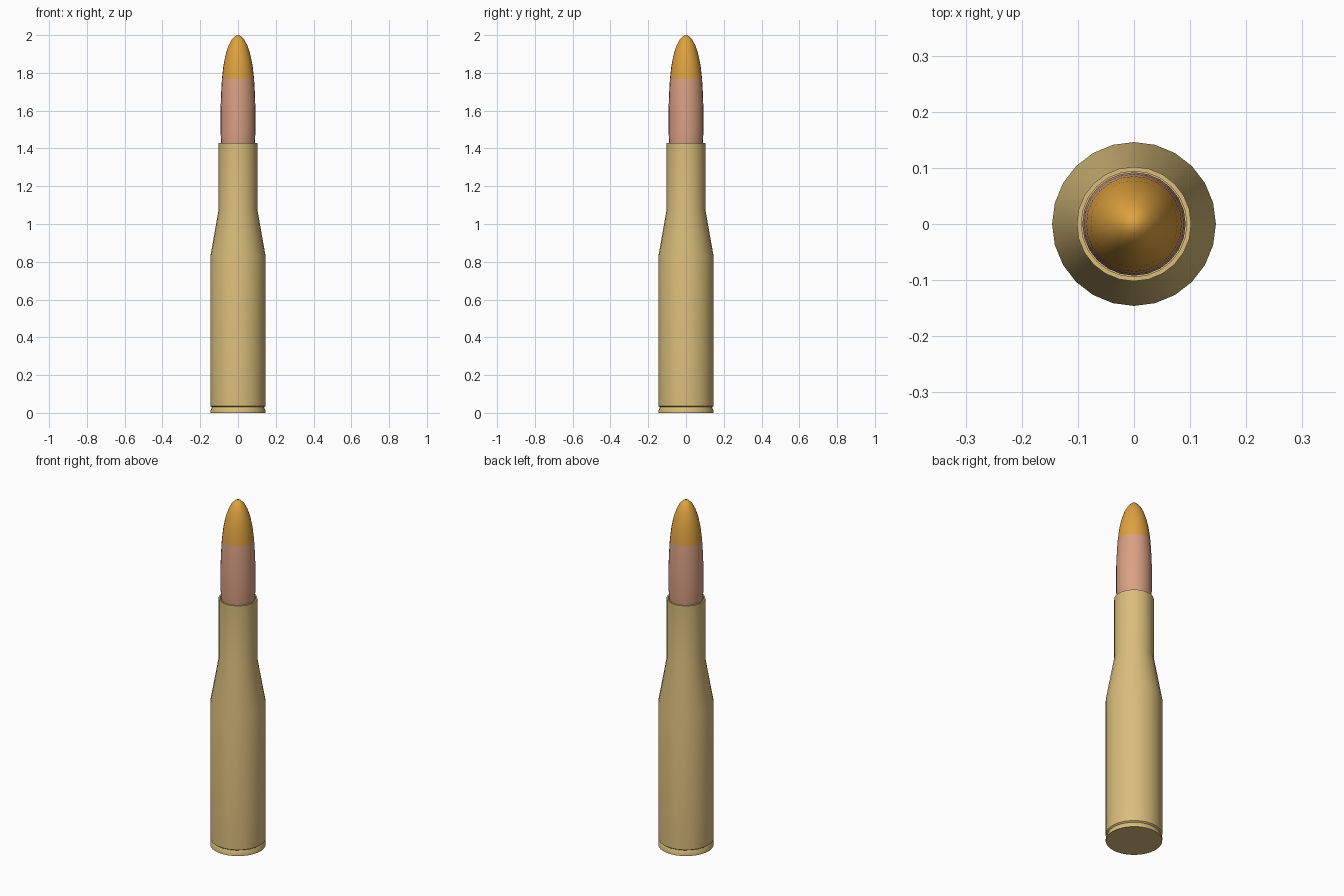
import bpy
import bmesh
import math

if "Cube" in bpy.data.objects:
    bpy.data.objects.remove(bpy.data.objects["Cube"], do_unlink=True)

SIDES = 24


def material(name, rgb):
    mat = bpy.data.materials.new(name)
    mat.use_nodes = True
    mat.diffuse_color = (*rgb, 1)
    mat.node_tree.nodes["Principled BSDF"].inputs["Base Color"].default_value = (*rgb, 1)
    return mat


def lathe(name, profile, mats, split=None):
    """Spin a (radius, height) profile about z; faces above split use the second material."""
    bm = bmesh.new()
    verts = [bm.verts.new((r, 0, z)) for r, z in profile]
    edges = [bm.edges.new(pair) for pair in zip(verts, verts[1:])]
    bmesh.ops.spin(bm, geom=verts + edges, cent=(0, 0, 0), axis=(0, 0, 1),
                   angle=math.tau, steps=SIDES, use_duplicate=False)
    bmesh.ops.remove_doubles(bm, verts=bm.verts, dist=0.0005)
    bmesh.ops.recalc_face_normals(bm, faces=bm.faces)
    if split is not None:
        for face in bm.faces:
            face.material_index = int(face.calc_center_median().z > split)
    mesh = bpy.data.meshes.new(name)
    bm.to_mesh(mesh)
    bm.free()
    for mat in mats:
        mesh.materials.append(mat)
    obj = bpy.data.objects.new(name, mesh)
    bpy.context.collection.objects.link(obj)
    bpy.ops.object.select_all(action="DESELECT")
    obj.select_set(True)
    bpy.context.view_layer.objects.active = obj
    bpy.ops.object.shade_smooth_by_angle(angle=math.radians(35))
    return obj


brass = material("brass", (0.70, 0.51, 0.20))
copper = material("copper", (0.70, 0.35, 0.23))
amber = material("amber_tip", (0.73, 0.36, 0.05))

# Case: flat base, rim, shallow groove, body, shoulder, neck and open mouth
lathe("case", [
    (0, 0), (0.146, 0), (0.146, 0.012), (0.138, 0.03), (0.146, 0.036),
    (0.146, 0.83), (0.102, 1.08), (0.102, 1.43),
    (0.094, 1.43), (0.094, 1.36), (0, 1.36),
], [brass])

# Projectile: tapered heel, straight shank and rounded ogive with a painted tip
lathe("projectile", [
    (0, 1.38), (0.084, 1.38), (0.089, 1.43), (0.092, 1.48), (0.092, 1.62),
    (0.089, 1.70), (0.085, 1.77), (0.077, 1.84), (0.066, 1.895),
    (0.050, 1.945), (0.034, 1.975), (0.016, 1.995), (0, 2.0),
], [copper, amber], split=1.77)
